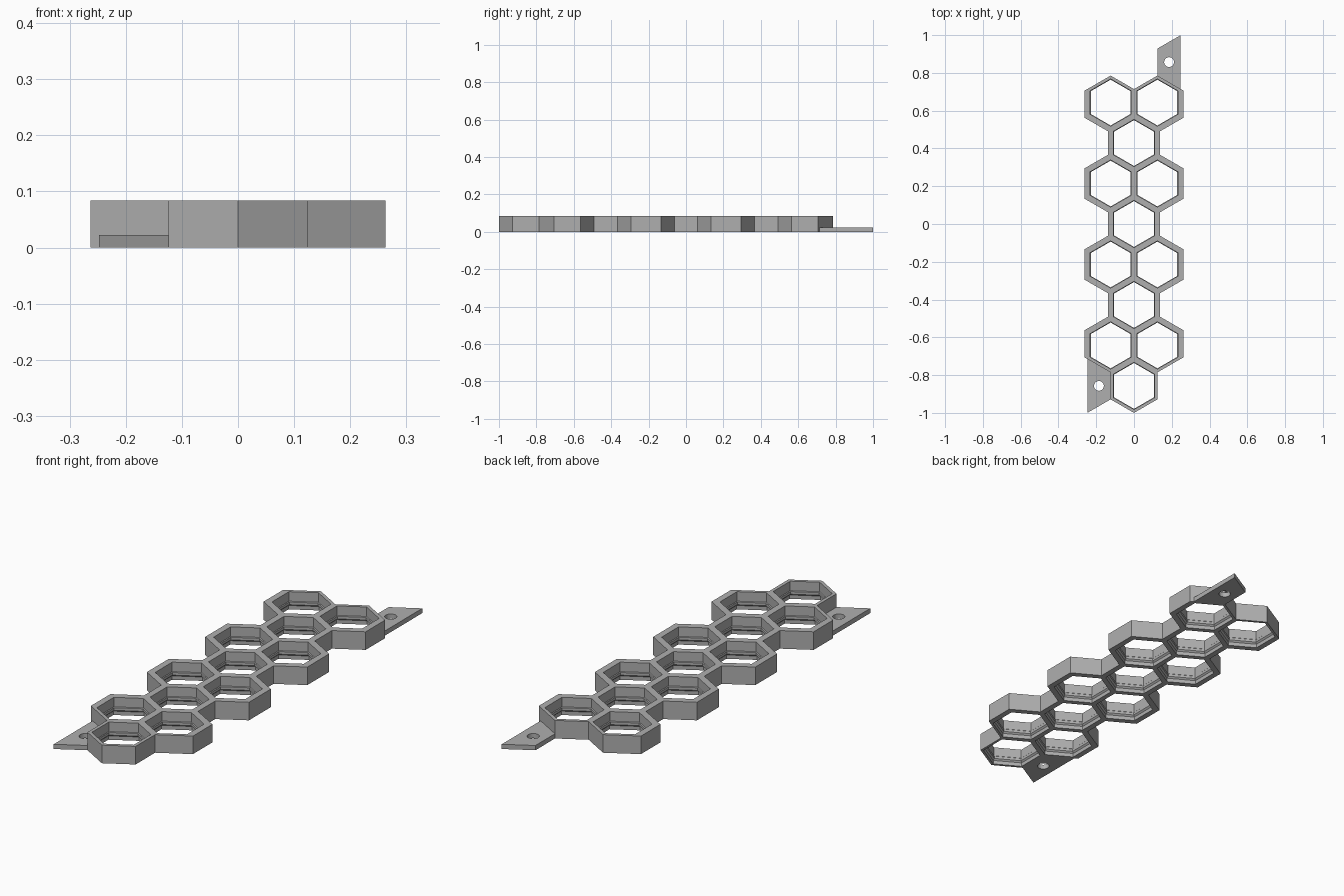
import bpy
import bmesh
from math import cos, sin, pi, sqrt
from mathutils import Vector, Matrix

cube = bpy.data.objects.get("Cube")
if cube:
    bpy.data.objects.remove(cube, do_unlink=True)

ROW = 1.5 / 7                 # distance between rows of cells
HALF = ROW / sqrt(3)          # half the width of one cell
SIDE = HALF * 2 / sqrt(3)     # length of one cell side
THICK = 0.015                 # extra wall on the long outer edges
HEIGHT = 0.084
TAB_HEIGHT = 0.022

grey = bpy.data.materials.new("mid grey")
grey.use_nodes = True
colour = (0.43, 0.43, 0.43, 1)
grey.diffuse_color = colour
grey.node_tree.nodes["Principled BSDF"].inputs["Base Color"].default_value = colour


def add_object(name, bm):
    bmesh.ops.recalc_face_normals(bm, faces=bm.faces)
    mesh = bpy.data.meshes.new(name)
    bm.to_mesh(mesh)
    bm.free()
    mesh.materials.append(grey)
    obj = bpy.data.objects.new(name, mesh)
    bpy.context.collection.objects.link(obj)
    return obj


def direction(k):
    return Vector((cos(k * pi / 3), sin(k * pi / 3)))


def hex_ring(bm, centre, offsets, z):
    """Six corners of a hexagon whose sides lie at the given distances."""
    ring = []
    for k in range(6):
        a, b = offsets[k], offsets[(k + 1) % 6]
        p = centre + direction(k) * (4 * a - 2 * b) / 3 + direction(k + 1) * (4 * b - 2 * a) / 3
        ring.append(bm.verts.new((p.x, p.y, z)))
    return ring


# Cell centres: alternating pairs and single cells
centres = []
for i in range(8):
    y = (i - 4) * ROW
    xs = (0,) if i % 2 == 0 else (-HALF, HALF)
    centres += [Vector((x, y)) for x in xs]

# Hole profile from the top down: wall, retaining lip, wider base
profile = [(0.108, HEIGHT), (0.108, 0.040), (0.105, 0.037),
           (0.105, 0.025), (0.112, 0.018), (0.112, 0)]

# Honeycomb: cells share walls, outer walls are thicker except at the joining ends
bm = bmesh.new()
for c in centres:
    shared, offsets = [], []
    for k in range(6):
        n = c + direction(k) * 2 * HALF
        is_shared = any((n - other).length < 0.01 for other in centres)
        shared.append(is_shared)
        thin = is_shared or abs(n.y) > 3.9 * ROW
        offsets.append(HALF if thin else HALF + THICK)
    rings = [hex_ring(bm, c, offsets, 0), hex_ring(bm, c, offsets, HEIGHT)]
    rings += [hex_ring(bm, c, [d] * 6, z) for d, z in profile]
    rings.append(rings[0])
    for j in range(len(rings) - 1):
        low, high = rings[j], rings[j + 1]
        for k in range(6):
            # Corner k-1 to corner k spans side k
            if j == 0 and shared[k]:
                continue
            bm.faces.new((low[k - 1], low[k], high[k], high[k - 1]))
bmesh.ops.remove_doubles(bm, verts=bm.verts, dist=0.0005)
add_object("honeycomb_panel", bm)


def loop_edges(bm, points):
    vs = [bm.verts.new((x, y, 0)) for x, y in points]
    return [bm.edges.new((vs[i - 1], vs[i])) for i in range(len(vs))]


# Mounting tabs: half a cell each, with a screw hole
def mounting_tab(name, turn):
    bm = bmesh.new()
    y = 4 * ROW
    edges = loop_edges(bm, [(HALF, y - SIDE / 2), (2 * HALF, y - SIDE),
                            (2 * HALF, y + SIDE), (HALF, y + SIDE / 2)])
    edges += loop_edges(bm, [(1.5 * HALF + 0.026 * cos(i * pi / 12),
                              y + 0.026 * sin(i * pi / 12)) for i in range(24)])
    bmesh.ops.triangle_fill(bm, edges=edges, use_beauty=True)
    ext = bmesh.ops.extrude_face_region(bm, geom=bm.faces[:], use_keep_orig=True)
    top = [v for v in ext["geom"] if isinstance(v, bmesh.types.BMVert)]
    bmesh.ops.translate(bm, verts=top, vec=(0, 0, TAB_HEIGHT))
    bmesh.ops.rotate(bm, verts=bm.verts, matrix=Matrix.Rotation(turn, 3, "Z"))
    add_object(name, bm)


mounting_tab("back_left_tab", 0)
mounting_tab("front_right_tab", pi)
